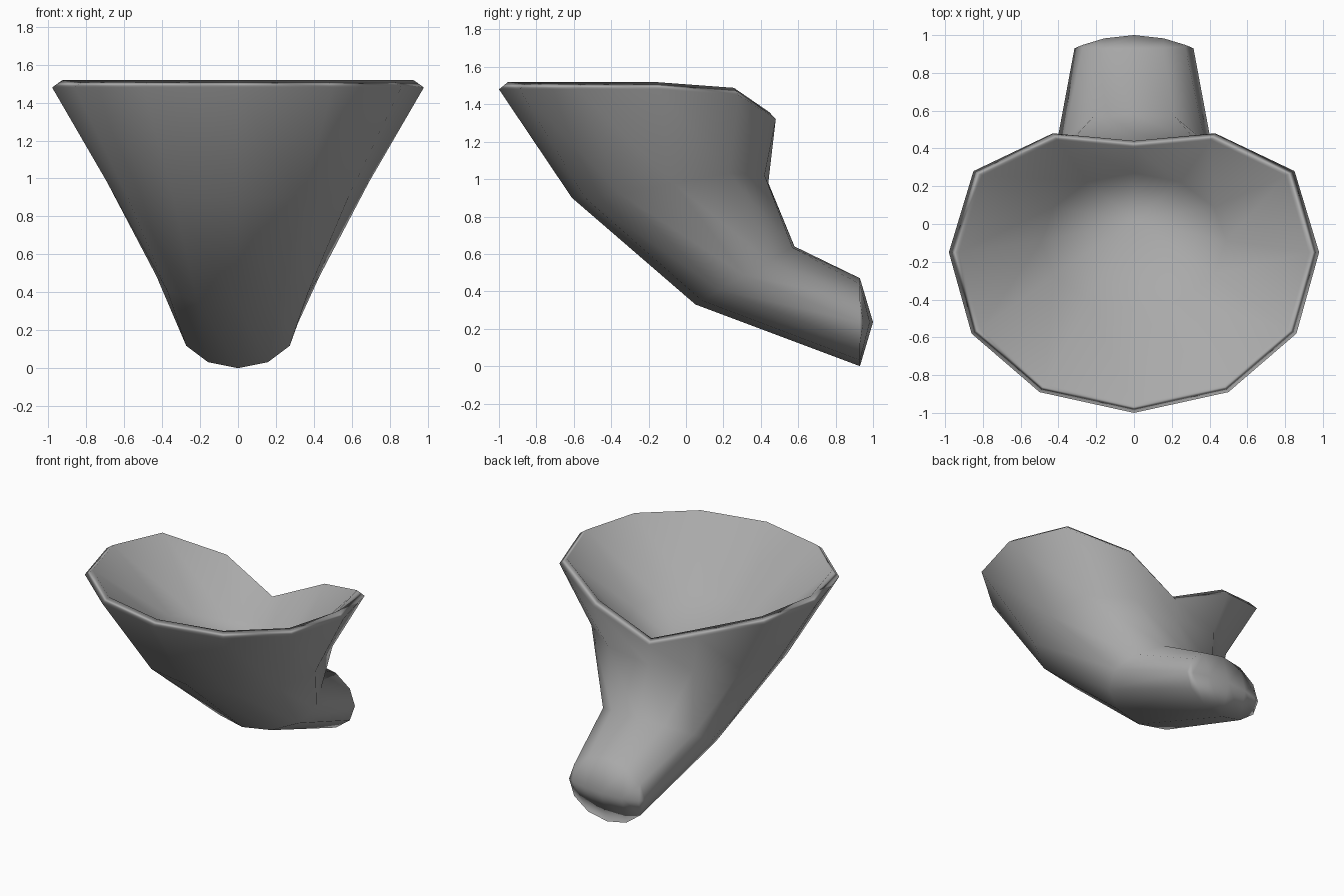
import bpy
import bmesh
from math import sin, cos, pi
from mathutils import Vector

cube = bpy.data.objects.get("Cube")
if cube:
    bpy.data.objects.remove(cube, do_unlink=True)

SIDES = 12
HALF = SIDES // 2

grey = bpy.data.materials.new("plain_grey")
grey.use_nodes = True
colour = (0.4, 0.4, 0.4, 1)
grey.diffuse_color = colour
grey.node_tree.nodes["Principled BSDF"].inputs["Base Color"].default_value = colour


def mirror_loop(half):
    """Complete a loop from its left half, front to back."""
    return half + [(-x, y, z) for x, y, z in half[-2:0:-1]]


def oval(front, back, width, flat_back=0.87):
    """Tilted oval through a front and a back (y, z) point."""
    front, back = Vector((0, *front)), Vector((0, *back))
    mid, arm = (front + back) / 2, (front - back) / 2
    half = []
    for i in range(HALF + 1):
        a = pi * i / HALF
        p = mid + arm * (-flat_back if i == HALF - 1 else cos(a))
        half.append((width * sin(a) if 0 < i < HALF else 0, p.y, p.z))
    return mirror_loop(half)


# Rim of the bowl, dipping to a notch at the back, and its raised inner lip
rim = mirror_loop([(0, -1.0, 1.48), (0.5, -0.89, 1.48), (0.86, -0.58, 1.48),
                   (0.98, -0.15, 1.48), (0.85, 0.28, 1.45),
                   (0.43, 0.48, 1.32), (0, 0.44, 1.13)])
lip = [(x * 0.945, -0.15 + (y + 0.15) * 0.945, z + 0.038) for x, y, z in rim]

# Waist of the bowl, lifted towards its back corners
waist = mirror_loop([(0, -0.61, 0.90), (0.34, -0.54, 0.90), (0.59, -0.35, 0.92),
                     (0.69, -0.07, 0.98), (0.62, 0.23, 1.03),
                     (0.35, 0.42, 1.02), (0, 0.44, 0.98)])

# Shallow bowl lining, lip, outer bowl, bend and spout
sections = [oval((-0.45, 1.14), (0.27, 1.01), 0.49),
            lip,
            rim,
            waist,
            oval((0.05, 0.33), (0.58, 0.64), 0.43, 0.96),
            oval((0.93, 0.0), (0.93, 0.47), 0.315)]

bm = bmesh.new()
loops = [[bm.verts.new(p) for p in s] for s in sections]
for upper, lower in zip(loops, loops[1:]):
    for i in range(SIDES):
        j = (i + 1) % SIDES
        bm.faces.new((upper[i], upper[j], lower[j], lower[i]))

# Lowest point of the bowl floor
bottom = bm.verts.new((0, 0.02, 0.93))
for i in range(SIDES):
    bm.faces.new((loops[0][i], loops[0][(i + 1) % SIDES], bottom))

# Rounded spout end: a bulging middle row joined to the ring above and below
end = loops[-1]
side = HALF // 2
row = [end[side]]
for k in range(side - 1, -side, -1):
    x = end[k % SIDES].co.x
    row.append(bm.verts.new((x, 1.0 - 0.7 * x * x, 0.235)))
row.append(end[-side])
for n in range(2 * side):
    a, b = row[n], row[n + 1]
    for step in (-1, 1):
        face = [a, b, end[(side + step * (n + 1)) % SIDES], end[(side + step * n) % SIDES]]
        bm.faces.new(list(dict.fromkeys(face)))

bmesh.ops.recalc_face_normals(bm, faces=bm.faces)
mesh = bpy.data.meshes.new("scoop_shell")
bm.to_mesh(mesh)
bm.free()
mesh.materials.append(grey)
mesh.shade_smooth()
shell = bpy.data.objects.new("scoop_shell", mesh)
bpy.context.collection.objects.link(shell)

# Let the broad walls lead the shading over the narrow lip
shell.modifiers.new("wall_shading", "WEIGHTED_NORMAL")
